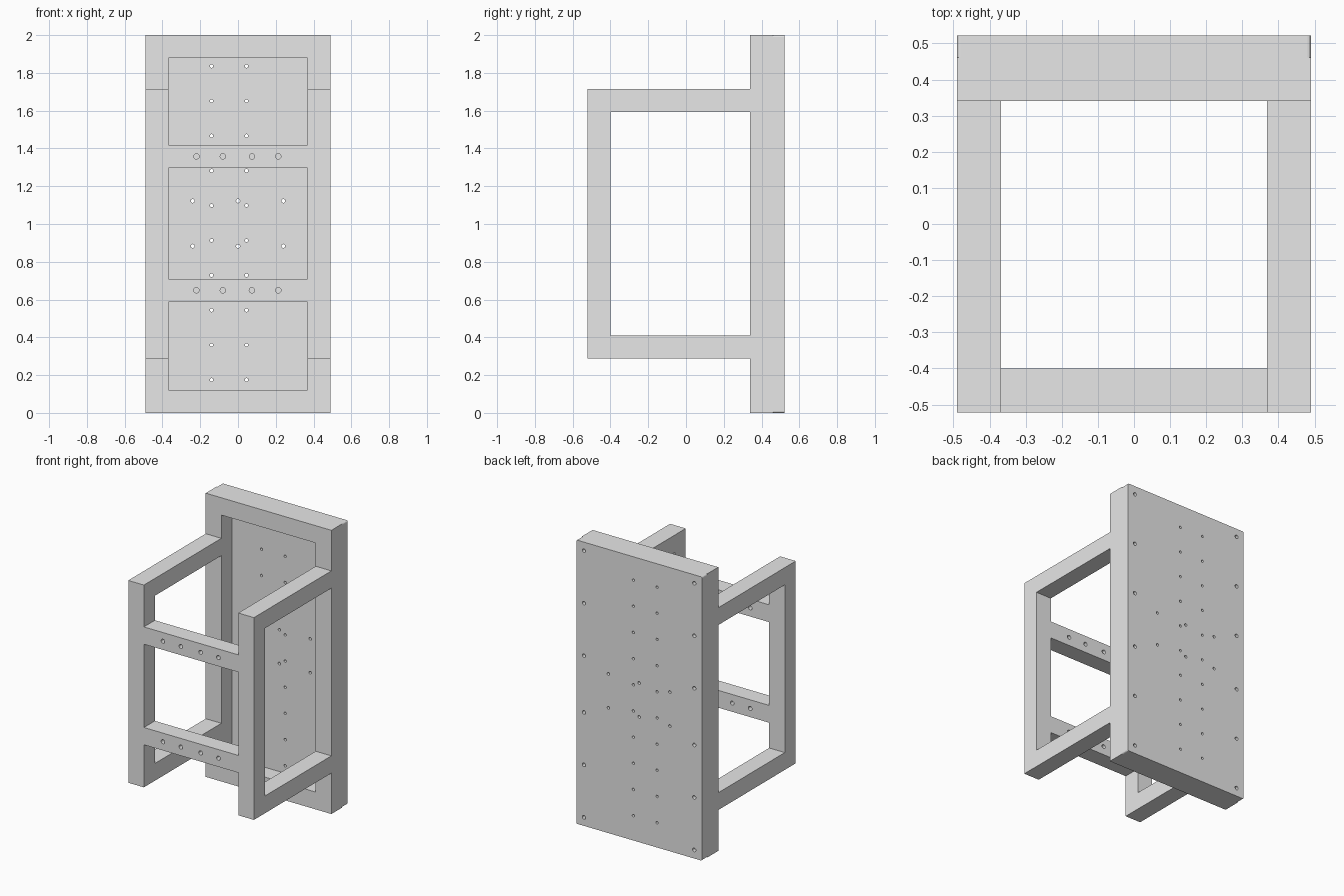
import bpy, bmesh, math
from mathutils import Matrix, Vector

if "Cube" in bpy.data.objects:
    bpy.data.objects.remove(bpy.data.objects["Cube"])

W, BAR = 0.49, 0.122            # half width, timber thickness
IN = W - BAR                    # inner half width
Y0, Y1, Y2, Y3 = -0.5225, 0.34, 0.461, 0.5225   # front, frame, panel, back

grey = bpy.data.materials.new("light grey")
grey.diffuse_color = (0.8, 0.8, 0.8, 1)
grey.use_nodes = True
grey.node_tree.nodes["Principled BSDF"].inputs["Base Color"].default_value = grey.diffuse_color


def finish(name, bm):
    bmesh.ops.recalc_face_normals(bm, faces=bm.faces)
    me = bpy.data.meshes.new(name)
    bm.to_mesh(me)
    bm.free()
    me.materials.append(grey)
    ob = bpy.data.objects.new(name, me)
    bpy.context.collection.objects.link(ob)
    return ob


def prism(name, faces, offset):
    """Extrude a set of flat polygons along an offset."""
    bm = bmesh.new()
    for pts in faces:
        bm.faces.new([bm.verts.new(p) for p in pts])
    bmesh.ops.remove_doubles(bm, verts=bm.verts, dist=1e-5)
    ret = bmesh.ops.extrude_face_region(bm, geom=bm.faces[:], use_keep_orig=True)
    new = [v for v in ret["geom"] if isinstance(v, bmesh.types.BMVert)]
    bmesh.ops.translate(bm, verts=new, vec=Vector(offset))
    return finish(name, bm)


def drill(ob, holes, y_mid, depth):
    """Cut round holes (x, z, radius) along y."""
    bm = bmesh.new()
    for x, z, r in holes:
        m = Matrix.Translation((x, y_mid, z)) @ Matrix.Rotation(math.pi / 2, 4, 'X')
        bmesh.ops.create_cone(bm, cap_ends=True, segments=16, radius1=r,
                              radius2=r, depth=depth, matrix=m)
    cutter = finish("hole_cutter", bm)
    cutter.hide_render = True
    mod = ob.modifiers.new("holes", 'BOOLEAN')
    mod.operation, mod.solver, mod.object = 'DIFFERENCE', 'EXACT', cutter
    bpy.context.view_layer.objects.active = ob
    bpy.ops.object.modifier_apply(modifier=mod.name)
    bpy.data.objects.remove(cutter)


# Back frame: rectangular ring
def rect(hw, z0, z1):
    return [(-hw, Y1, z0), (hw, Y1, z0), (hw, Y1, z1), (-hw, Y1, z1)]


outer, inner = rect(W, 0, 2), rect(IN, BAR, 2 - BAR)
ring = [[outer[i], outer[(i + 1) % 4], inner[(i + 1) % 4], inner[i]] for i in range(4)]
prism("back_frame", ring, (0, Y2 - Y1, 0))

# Back panel with slightly rounded corners
R = 0.01
outline = []
for cx, cz, a0 in ((W - R, 2 - R, 0), (R - W, 2 - R, 90), (R - W, R, 180), (W - R, R, 270)):
    for k in range(4):
        a = math.radians(a0 + 30 * k)
        outline.append((cx + R * math.cos(a), Y2, cz + R * math.sin(a)))
panel = prism("back_panel", [outline], (0, Y3 - Y2, 0))

# Two columns of ten holes plus two rows of three
holes = [(x, 0.175 + 0.1845 * i, 0.009) for x in (-0.14, 0.045) for i in range(10)]
holes += [(x, z, 0.01) for x in (-0.24, 0, 0.24) for z in (0.883, 1.122)]
drill(panel, holes, (Y2 + Y3) / 2, 0.2)
# Screw holes along both edges
screws = [(s * 0.43, z, 0.013) for s in (-1, 1)
          for z in (0.06, 0.43, 0.80, 1.20, 1.57, 1.94)]
drill(panel, screws, Y3, 0.11)

# Side frames: C-shaped, open towards the back frame
ZB, ZT = 0.288, 1.714
for name, x in (("left_side_frame", -W), ("right_side_frame", IN)):
    yi, zb, zt = Y0 + BAR, ZB + BAR, ZT - BAR
    prof = [(Y1, ZB), (Y0, ZB), (Y0, ZT), (Y1, ZT), (Y1, zt), (yi, zt), (yi, zb), (Y1, zb)]
    prism(name, [[(x, y, z) for y, z in prof]], (BAR, 0, 0))

# Front crossbars with four drilled holes each
for name, z in (("lower_crossbar", 0.588), ("upper_crossbar", 1.297)):
    face = [(-IN, Y0, z), (IN, Y0, z), (IN, Y0, z + BAR), (-IN, Y0, z + BAR)]
    bar = prism(name, [face], (0, BAR, 0))
    drill(bar, [(x, z + BAR / 2, 0.0145) for x in (-0.22, -0.08, 0.074, 0.213)],
          Y0 + BAR / 2, 0.3)
